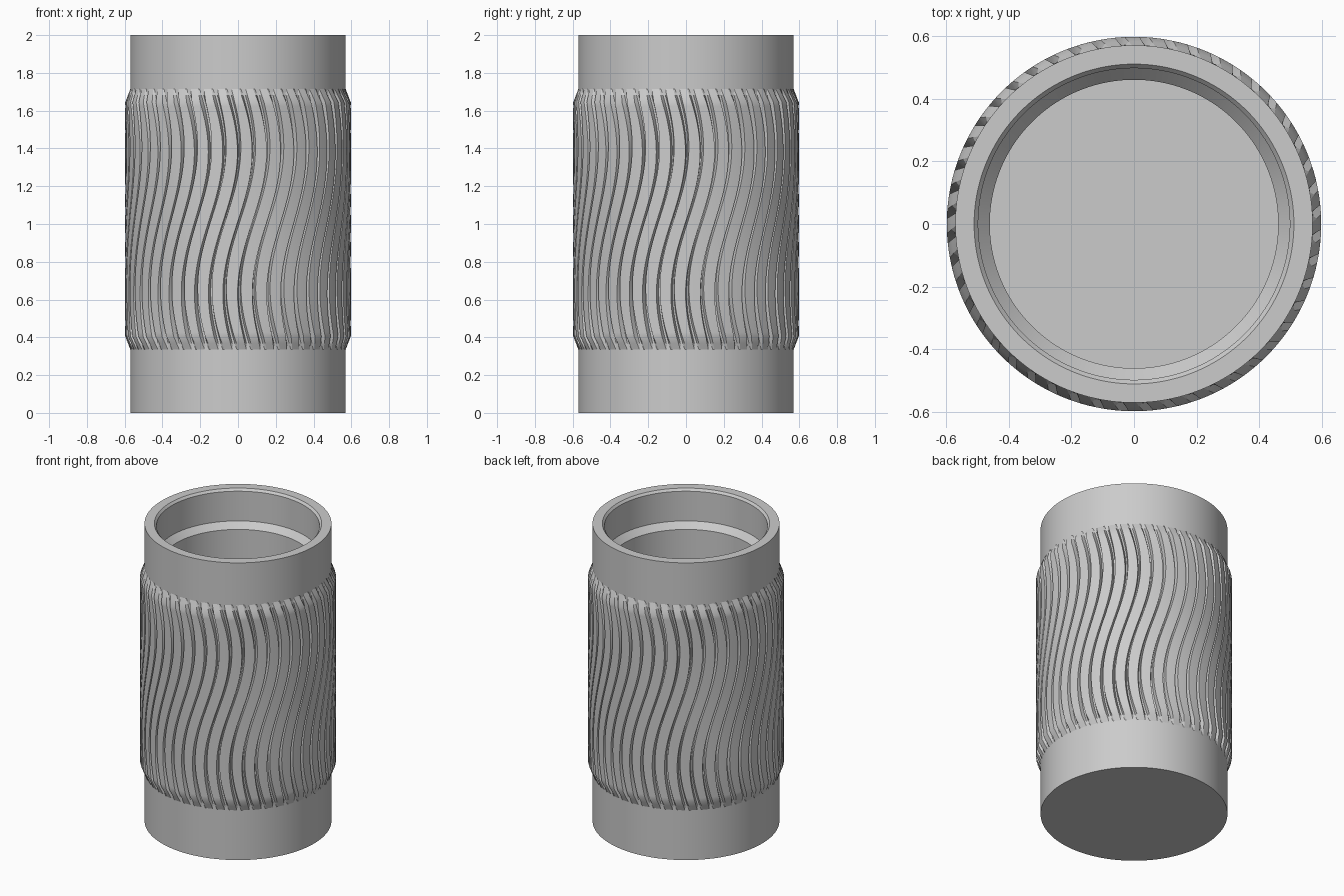
import bpy, bmesh, math
from math import pi, sin, cos

cube = bpy.data.objects.get("Cube")
if cube:
    bpy.data.objects.remove(cube, do_unlink=True)

GREY = (0.6, 0.6, 0.6, 1.0)
mat = bpy.data.materials.new("plain grey")
mat.use_nodes = True
mat.diffuse_color = GREY
mat.node_tree.nodes["Principled BSDF"].inputs["Base Color"].default_value = GREY


def skin(name, rings, cap=False):
    """Join equal rings of points into a surface."""
    bm = bmesh.new()
    rows = [[bm.verts.new(p) for p in ring] for ring in rings]
    n = len(rows[0])
    for low, high in zip(rows, rows[1:]):
        for i in range(n):
            j = (i + 1) % n
            bm.faces.new((low[i], low[j], high[j], high[i]))
    if cap:
        bm.faces.new(rows[0][::-1])
        bm.faces.new(rows[-1])
    mesh = bpy.data.meshes.new(name)
    bm.to_mesh(mesh)
    bm.free()
    mesh.materials.append(mat)
    obj = bpy.data.objects.new(name, mesh)
    bpy.context.collection.objects.link(obj)
    bpy.ops.object.select_all(action="DESELECT")
    obj.select_set(True)
    bpy.context.view_layer.objects.active = obj
    bpy.ops.object.shade_smooth_by_angle(angle=math.radians(25))
    return obj


def circle(r, z, n=144):
    return [(r * cos(2 * pi * i / n), r * sin(2 * pi * i / n), z) for i in range(n)]


# Cup: outside wall, rim, chamfered mouth, inner ledge and floor
profile = [(0.57, 0), (0.57, 2), (0.51, 2), (0.497, 1.985),
           (0.497, 1.785), (0.46, 1.745), (0.46, 0.11)]
skin("cup_body", [circle(r, z) for r, z in profile], cap=True)

# Grip sleeve: wavy ribs split by narrow grooves, ramped at both ends
RIBS, ROWS = 48, 56
BOTTOM, TOP, RAMP = 0.33, 1.72, 0.075
FLOOR, CREST = 0.571, 0.597
pitch = 2 * pi / RIBS


def grip_ring(z):
    wave = 0.13 * sin(2 * pi * (z - 1.02) / 1.5)
    end = min(z - BOTTOM, TOP - z)
    crest = 0.568 + (CREST - 0.568) * min(1, end / RAMP)
    spread = abs(z - 1.02) / 0.7
    half = pitch * (0.07 + 0.16 * spread ** 2)
    ring = []
    for i in range(RIBS):
        mid = -pi / 2 - 0.12 + wave + i * pitch
        section = [(-half, crest), (-half * 0.4, min(crest, FLOOR)),
                   (half * 0.4, min(crest, FLOOR)), (half, crest),
                   (pitch / 2, crest)]
        ring += [(r * cos(mid + a), r * sin(mid + a), z) for a, r in section]
    return ring


heights = [BOTTOM, BOTTOM + RAMP / 2]
heights += [BOTTOM + RAMP + (TOP - BOTTOM - 2 * RAMP) * k / ROWS for k in range(ROWS + 1)]
heights += [TOP - RAMP / 2, TOP]
skin("ribbed_grip", [grip_ring(z) for z in heights])
